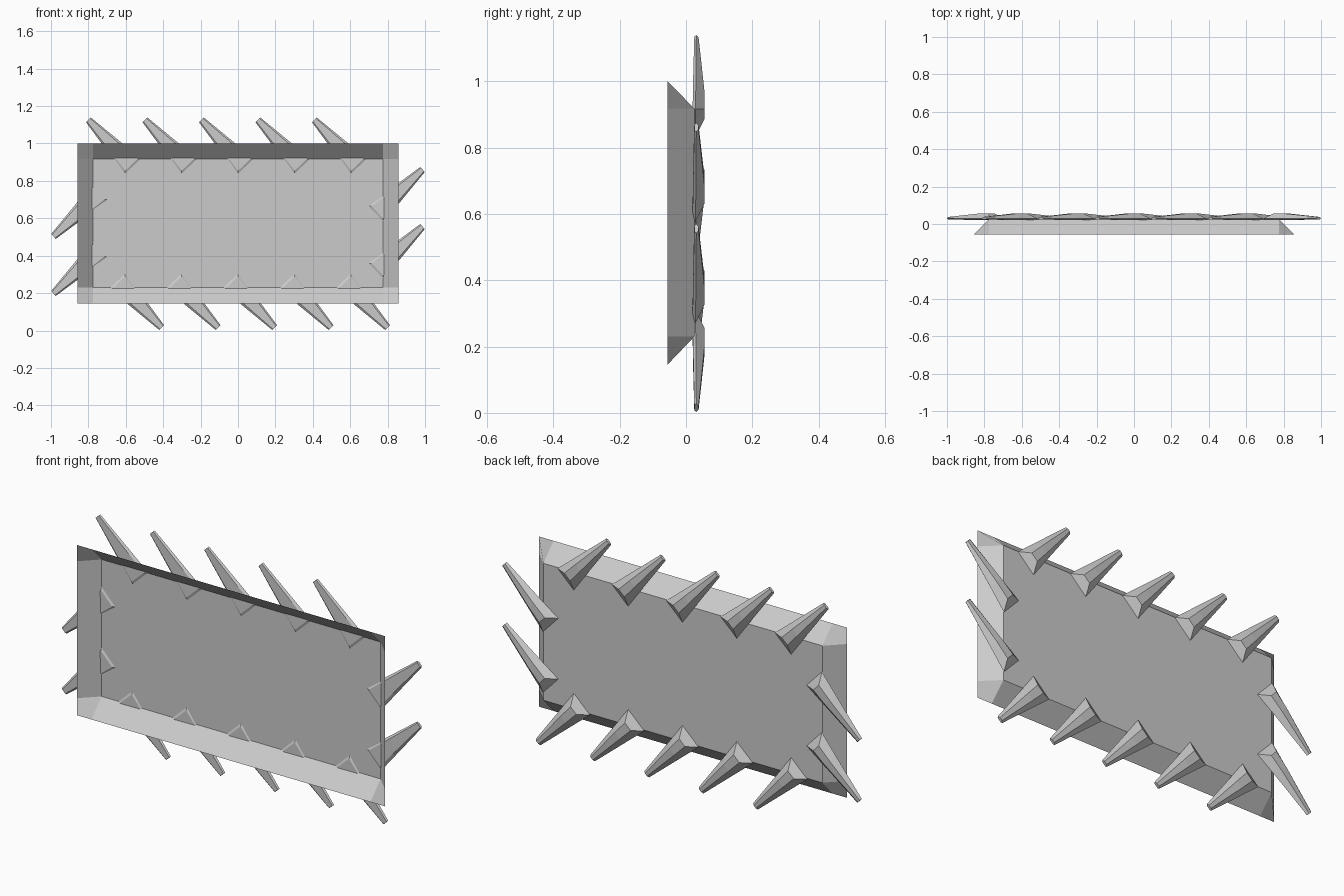
import bpy, math
from mathutils import Vector, Matrix

if "Cube" in bpy.data.objects:
    bpy.data.objects.remove(bpy.data.objects["Cube"])


def make_object(name, verts, faces):
    mesh = bpy.data.meshes.new(name)
    mesh.from_pydata(verts, [], faces)
    mesh.update()
    obj = bpy.data.objects.new(name, mesh)
    bpy.context.collection.objects.link(obj)
    return obj


# Open-fronted tray: 4 x 4 point grid, inner four points pushed back
xs = (-0.857, -0.775, 0.775, 0.857)
zs = (0.145, 0.23, 0.918, 1.0)
verts = []
for j, z in enumerate(zs):
    for i, x in enumerate(xs):
        inner = i in (1, 2) and j in (1, 2)
        verts.append((x, 0.025 if inner else -0.056, z))
faces = [(j * 4 + i, j * 4 + i + 1, j * 4 + i + 5, j * 4 + i + 4)
         for j in range(3) for i in range(3)]
make_object("sign_tray", verts, faces)


# Faceted spike: six-sided rings, running along local x, width along local z
HALF, LENGTH, TILT = 0.062, 0.35, math.radians(43.5)


def ring(w, wb, wf, ym, yb, yf, dm, db, df):
    return [(dm, ym, w), (db, yb, wb), (db, yb, -wb),
            (dm, ym, -w), (df, yf, -wf), (df, yf, wf)]


def spike(name, apex, quarter_turns):
    L = LENGTH
    pts = ring(HALF, 0.022, 0.045, 0.028, 0.056, 0.020, 0, 0.04, 0.017)
    pts += ring(0.046, 0.019, 0.034, 0.030, 0.055, 0.021, 0.125, 0.125, 0.125)
    pts += ring(0.018, 0.008, 0.012, 0.031, 0.038, 0.025, L, L, L)
    faces = [(0, 1, 2, 3), (0, 3, 4, 5), tuple(range(17, 11, -1))]
    for r in (0, 6):
        for k in range(6):
            n = (k + 1) % 6
            faces.append((r + k, r + 6 + k, r + 6 + n, r + n))
    # the inner base corner is the anchor point
    rot = Matrix.Rotation(-(TILT + quarter_turns * math.pi / 2), 3, 'Y')
    anchor = Vector((apex[0], 0, apex[1]))
    corner = Vector((0, 0, HALF))
    placed = [anchor + rot @ (Vector(p) - corner) for p in pts]
    make_object(name, placed, faces)


# Rows of spikes along the top and bottom
for i in range(5):
    x = -0.604 + 0.302 * i
    spike(f"top_spike_{i + 1}", (x, 0.83), 1)
    spike(f"bottom_spike_{i + 1}", (x, 0.312), 3)

# Pairs of spikes on each side
for i in range(2):
    spike(f"right_spike_{i + 1}", (0.69, 0.36 + 0.305 * i), 0)
    spike(f"left_spike_{i + 1}", (-0.69, 0.394 + 0.305 * i), 2)
